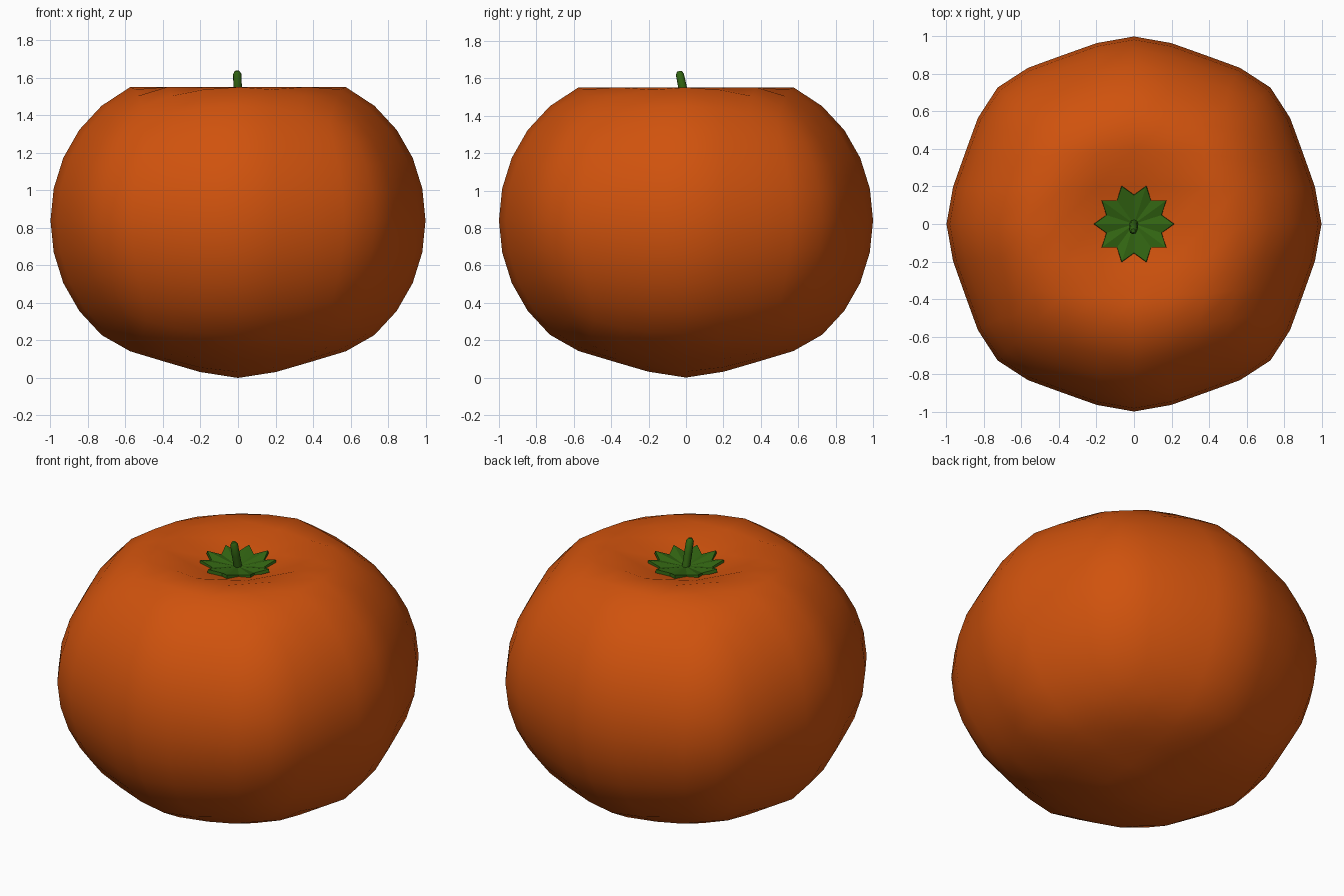
import bpy, bmesh, math

if "Cube" in bpy.data.objects:
    bpy.data.objects.remove(bpy.data.objects["Cube"])


def paint(obj, name, rgb):
    mat = bpy.data.materials.new(name)
    mat.diffuse_color = (*rgb, 1)
    mat.use_nodes = True
    mat.node_tree.nodes["Principled BSDF"].inputs["Base Color"].default_value = mat.diffuse_color
    obj.data.materials.append(mat)
    return mat


def smoothstep(a, b, x):
    t = max(0.0, min(1.0, (x - a) / (b - a)))
    return t * t * (3 - 2 * t)


def activate(obj):
    bpy.ops.object.select_all(action='DESELECT')
    obj.select_set(True)
    bpy.context.view_layer.objects.active = obj


# Fruit body: rounded cube, squashed, softly faceted, dished on top
bpy.ops.mesh.primitive_cube_add(size=2)
body = bpy.context.object
body.name = "fruit_body"
sub = body.modifiers.new("round", 'SUBSURF')
sub.levels = 3
sub.use_limit_surface = False
bpy.ops.object.modifier_apply(modifier=sub.name)
verts = body.data.vertices
unit = max(v.co.x for v in verts)
CZ, SQUASH = 0.84, 0.84
for v in verts:
    x, y, z = v.co / unit
    r = math.hypot(x, y)
    # flatten the sides between the eight shoulders
    side = 1 - 0.035 * math.sin(4 * math.atan2(y, x)) ** 2 * min(1, r / 0.5)
    phi = math.atan2(z, r)
    if phi < -math.pi / 4:
        z *= 1 - 0.04 * math.sin(4 * phi) ** 2
    z *= SQUASH
    if z > 0:
        z = min(z, 0.60 + 0.112 * smoothstep(0.05, 0.42, r))
    v.co = (x * side, y * side, z + CZ)
paint(body, "orange_skin", (0.63, 0.085, 0.004))
activate(body)
bpy.ops.object.shade_smooth()

# Calyx: ten-pointed pleated star sitting in the dish
bm = bmesh.new()
centre = bm.verts.new((0, 0, 1.465))
ring = []
for i in range(20):
    a = math.radians(18 * i)
    r, z = (0.213, 1.505) if i % 2 == 0 else (0.155, 1.482)
    ring.append(bm.verts.new((r * math.cos(a), r * math.sin(a), z)))
for i in range(20):
    bm.faces.new((centre, ring[i], ring[(i + 1) % 20]))
mesh = bpy.data.meshes.new("calyx")
bm.to_mesh(mesh)
bm.free()
calyx = bpy.data.objects.new("calyx", mesh)
bpy.context.collection.objects.link(calyx)
sol = calyx.modifiers.new("thickness", 'SOLIDIFY')
sol.thickness = 0.02
sol.offset = 0
green = paint(calyx, "leaf_green", (0.032, 0.13, 0.006))

# Stem: short leaning stalk with a rounded tip
curve = bpy.data.curves.new("stem", 'CURVE')
curve.dimensions = '3D'
curve.bevel_depth = 0.023
curve.bevel_resolution = 2
curve.use_fill_caps = True
path = [(0, 0.006, 1.45, 1), (-0.002, -0.018, 1.55, 1),
        (-0.004, -0.033, 1.622, 0.95), (-0.005, -0.036, 1.638, 0.5)]
spline = curve.splines.new('POLY')
spline.points.add(len(path) - 1)
for p, (x, y, z, rad) in zip(spline.points, path):
    p.co = (x, y, z, 1)
    p.radius = rad
stem = bpy.data.objects.new("stem", curve)
bpy.context.collection.objects.link(stem)
curve.materials.append(green)
activate(stem)
bpy.ops.object.convert(target='MESH')
bpy.ops.object.shade_smooth_by_angle(angle=math.radians(50))
